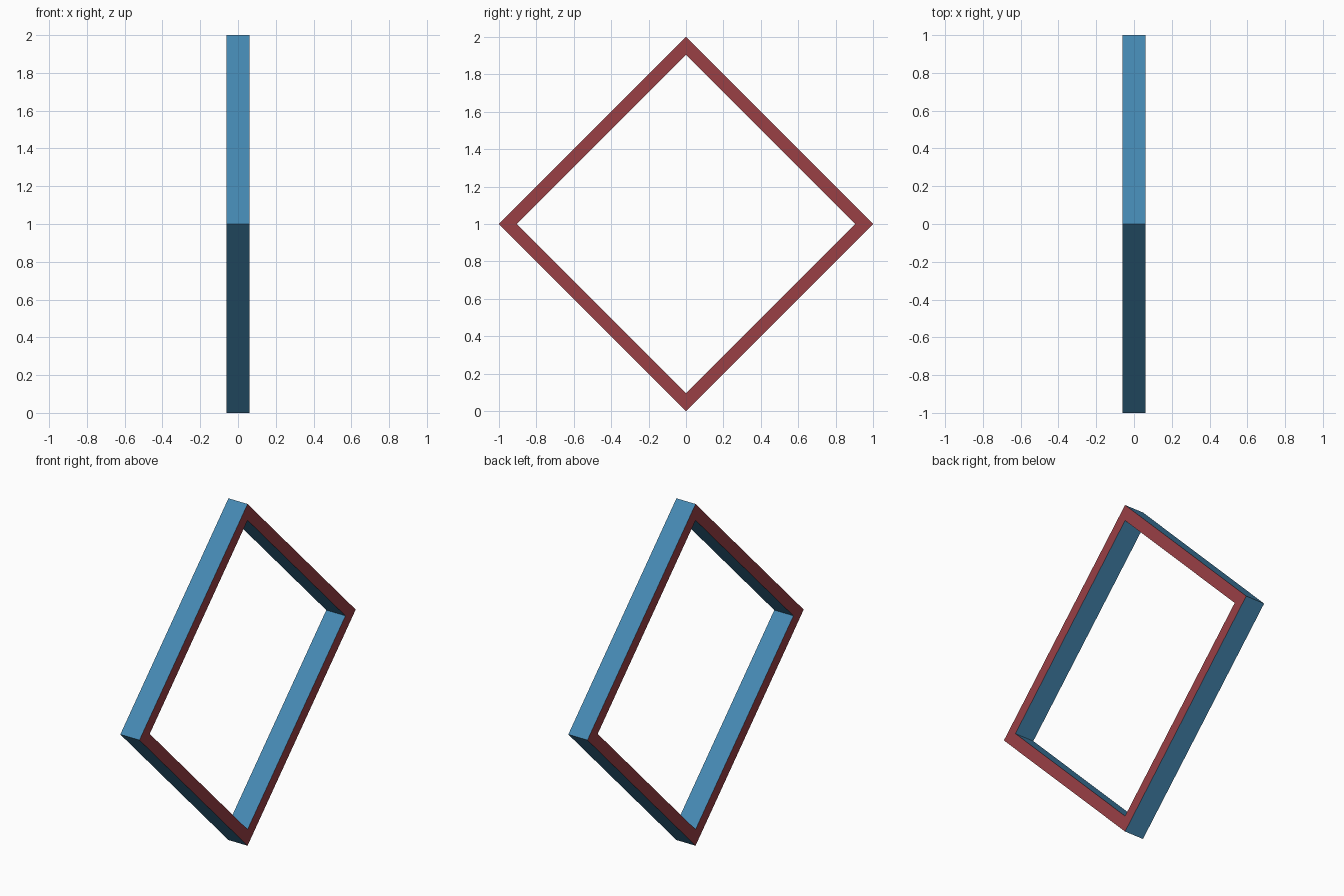
import bpy, bmesh
from math import sin, cos, tau

if "Cube" in bpy.data.objects:
    bpy.data.objects.remove(bpy.data.objects["Cube"])

SIDES = 4
OUTER, INNER, HALF_DEPTH = 1.0, 0.905, 0.062


def material(name, color):
    mat = bpy.data.materials.new(name)
    mat.diffuse_color = (*color, 1)
    mat.use_nodes = True
    mat.node_tree.nodes["Principled BSDF"].inputs["Base Color"].default_value = mat.diffuse_color
    return mat


# Cross-section of the frame as (x, radius), swept around the x axis in four corners
section = [(HALF_DEPTH, INNER), (HALF_DEPTH, OUTER),
           (-HALF_DEPTH, OUTER), (-HALF_DEPTH, INNER)]

bm = bmesh.new()
rings = []
for i in range(SIDES):
    a = tau * i / SIDES
    rings.append([bm.verts.new((x, r * cos(a), 1 + r * sin(a))) for x, r in section])

# Flat faces are red, outer and inner edges are blue
for i in range(SIDES):
    here, there = rings[i], rings[(i + 1) % SIDES]
    for j in range(4):
        k = (j + 1) % 4
        face = bm.faces.new((here[j], here[k], there[k], there[j]))
        face.material_index = 1 if j in (0, 2) else 0
bmesh.ops.recalc_face_normals(bm, faces=bm.faces)

# Diamond frame
mesh = bpy.data.meshes.new("diamond_frame")
bm.to_mesh(mesh)
bm.free()
mesh.materials.append(material("edge_blue", (0.06, 0.25, 0.45)))
mesh.materials.append(material("face_red", (0.32, 0.05, 0.06)))
frame = bpy.data.objects.new("diamond_frame", mesh)
bpy.context.collection.objects.link(frame)
